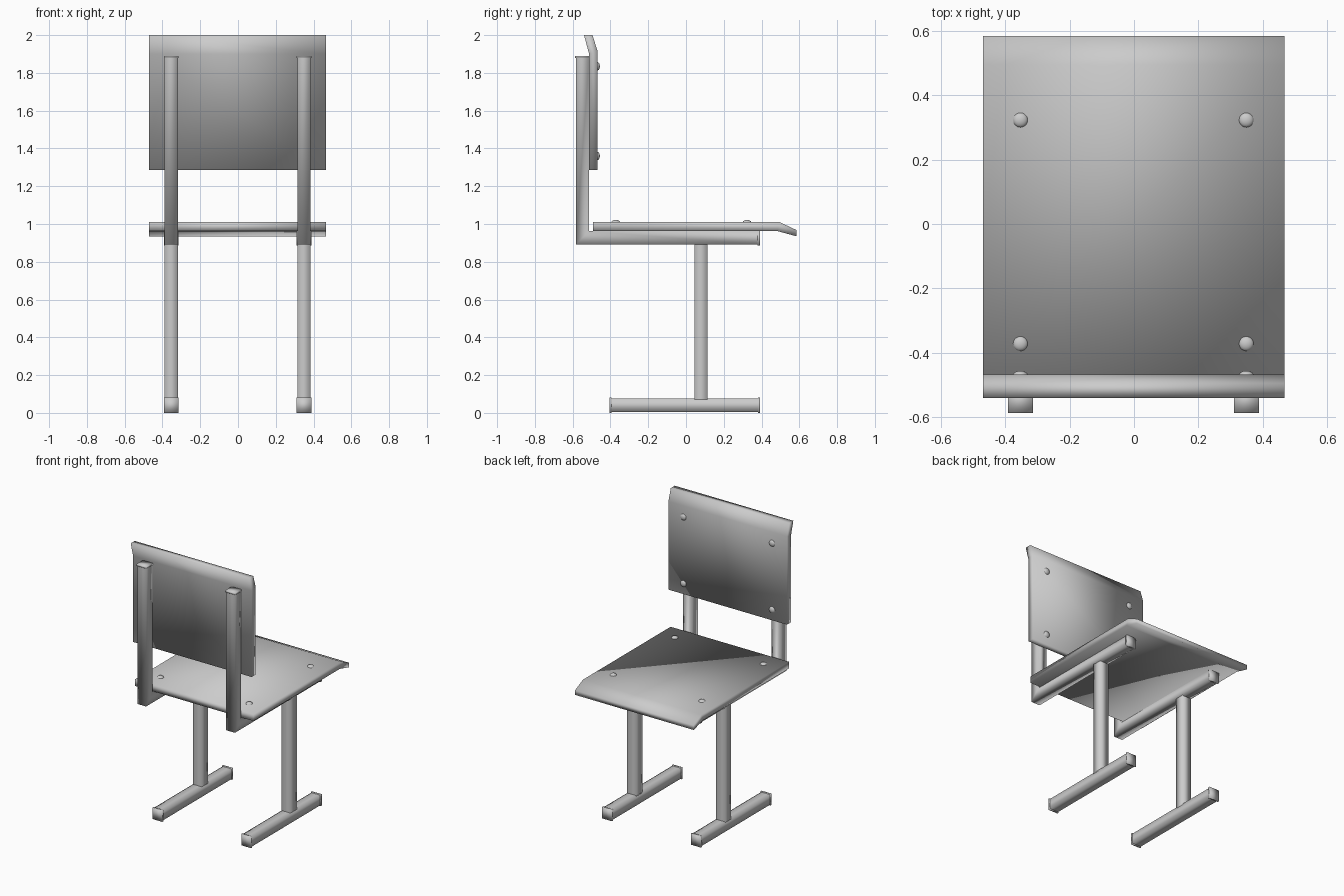
import bpy, bmesh, math
from mathutils import Vector

if "Cube" in bpy.data.objects:
    bpy.data.objects.remove(bpy.data.objects["Cube"])

CX = -0.002          # middle of the chair
TX = 0.351           # tube offset from the middle
T = 0.035            # half tube width


def finish(name, bm):
    bmesh.ops.recalc_face_normals(bm, faces=bm.faces)
    for f in bm.faces:
        f.smooth = True          # soft shading runs over every edge
    me = bpy.data.meshes.new(name)
    bm.to_mesh(me)
    bm.free()
    ob = bpy.data.objects.new(name, me)
    bpy.context.collection.objects.link(ob)
    return ob


def strip(name, lower, upper, x0, x1, closed=True):
    """Solid bar swept along matching lower and upper (y, z) lines."""
    bm = bmesh.new()
    rings = [[bm.verts.new(c) for c in ((x0, *a), (x1, *a), (x1, *b), (x0, *b))]
             for a, b in zip(lower, upper)]
    for p, q in zip(rings, rings[1:]):
        for i in range(4):
            j = (i + 1) % 4
            # two triangles per side, all cut along the same diagonal
            bm.faces.new((p[i], p[j], q[i]))
            bm.faces.new((p[j], q[j], q[i]))
    if closed:
        bm.faces.new(rings[0])
        bm.faces.new(rings[-1])
    else:
        # end plates on their own vertices, as plugs in the tube
        for r in (rings[0], rings[-1]):
            bm.faces.new([bm.verts.new(v.co) for v in r])
    return finish(name, bm)


def bar(name, x, y0, y1, z0, z1, half, closed=True):
    """Box running along y."""
    return strip(name, [(y0, z0), (y1, z0)], [(y0, z1), (y1, z1)],
                 x - half, x + half, closed)


def screw(name, loc, axis):
    """Low domed screw head."""
    bm = bmesh.new()
    bmesh.ops.create_uvsphere(bm, u_segments=20, v_segments=12, radius=0.023)
    bmesh.ops.bisect_plane(bm, geom=bm.verts[:] + bm.edges[:] + bm.faces[:],
                           plane_co=(0, 0, 0), plane_no=(0, 0, 1), clear_inner=True)
    bmesh.ops.scale(bm, vec=(1, 1, 0.6), verts=bm.verts)
    ob = finish(name, bm)
    ob.location = loc
    ob.rotation_euler = Vector(axis).to_track_quat('Z', 'Y').to_euler()


# bent plywood seat and backrest
x0, x1 = CX - 0.468, CX + 0.469
strip("seat", [(-0.493, 0.963), (0.482, 0.963), (0.585, 0.935)],
      [(-0.493, 1.01), (0.495, 1.01), (0.585, 0.968)], x0, x1)
strip("backrest", [(-0.513, 1.285), (-0.513, 1.90), (-0.54, 2.0)],
      [(-0.468, 1.285), (-0.468, 1.915), (-0.495, 2.0)], x0, x1)

for side, s in (("left", -1), ("right", 1)):
    x = CX + s * TX
    # L-shaped tube: back post and seat rail, mitred at the corner
    strip(side + "_back_and_seat_rail",
          [(-0.583, 1.88), (-0.583, 0.891), (0.38, 0.891)],
          [(-0.513, 1.88), (-0.513, 0.962), (0.38, 0.962)], x - T, x + T, False)
    # upright column and foot runner
    strip(side + "_column", [(0.045, 0.07), (0.045, 0.895)],
          [(0.115, 0.07), (0.115, 0.895)], x - T, x + T, False)
    bar(side + "_foot", x, -0.395, 0.382, 0.005, 0.077, T, False)
    # end caps
    bar(side + "_post_cap", x, -0.587, -0.51, 1.878, 1.89, 0.039)
    bar(side + "_rail_cap", x, 0.378, 0.392, 0.887, 0.963, 0.039)
    bar(side + "_foot_front_cap", x, -0.406, -0.394, 0.0, 0.081, 0.039)
    bar(side + "_foot_rear_cap", x, 0.38, 0.392, 0.0, 0.081, 0.039)
    # screw heads
    for i, y in enumerate((-0.372, 0.323)):
        screw(f"{side}_seat_screw_{i}", (x, y, 1.008), (0, 0, 1))
    for i, z in enumerate((1.36, 1.835)):
        screw(f"{side}_back_screw_{i}", (x, -0.47, z), (0, 1, 0))
